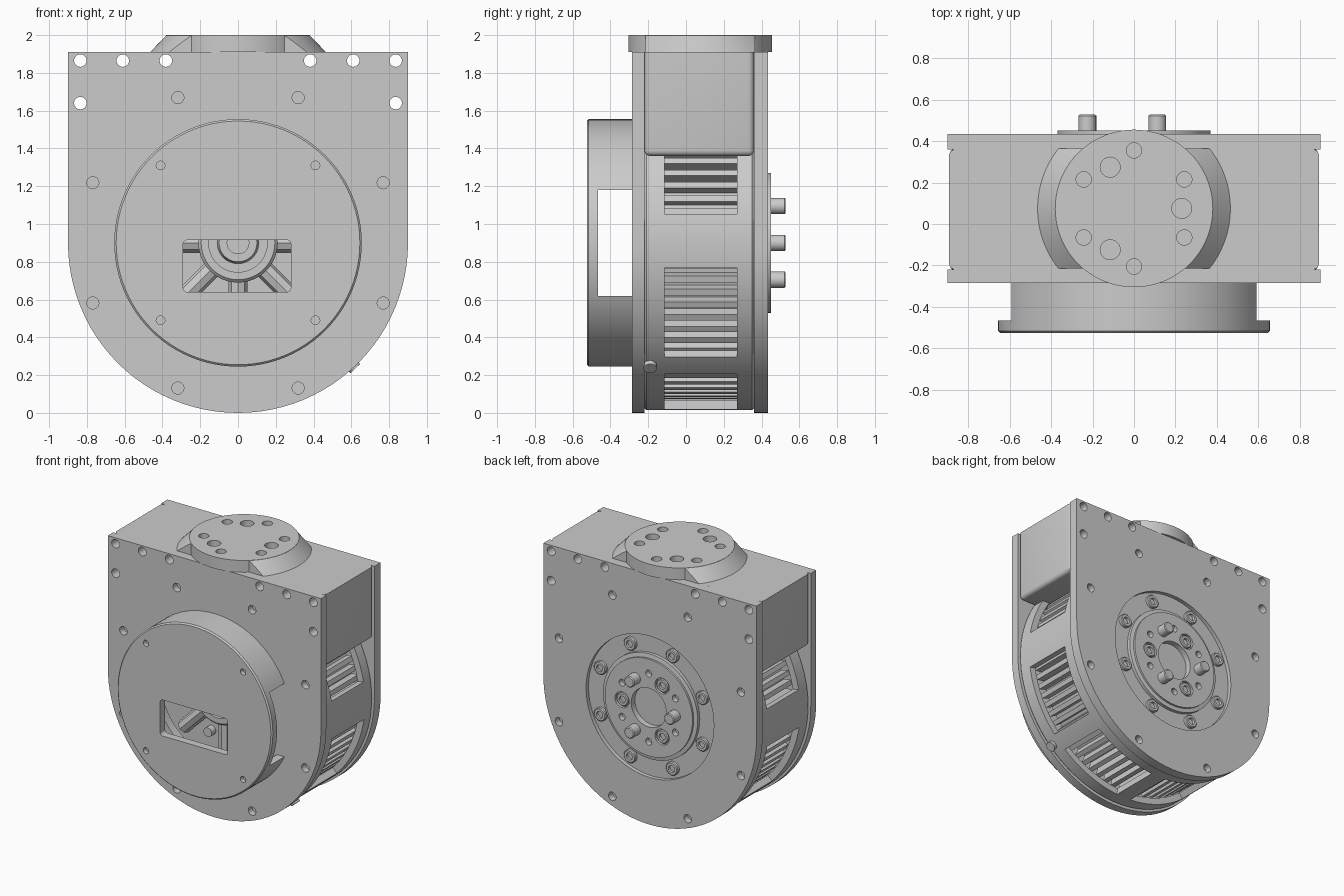
import bpy, bmesh
from math import sin, cos, pi, radians, hypot
from mathutils import Vector, Matrix

if "Cube" in bpy.data.objects:
    bpy.data.objects.remove(bpy.data.objects["Cube"], do_unlink=True)

grey = bpy.data.materials.new("machined_grey")
grey.use_nodes = True
grey.diffuse_color = (0.6, 0.6, 0.6, 1)
grey.node_tree.nodes["Principled BSDF"].inputs["Base Color"].default_value = (0.6, 0.6, 0.6, 1)

AXIS_Z = 0.9                       # height of the main motor axis
FRONT, FRONT_IN, BACK_IN, BACK = -0.285, -0.22, 0.36, 0.435
FLANGE_Y = 0.075
Y, Z = Vector((0, 1, 0)), Vector((0, 0, 1))


def finish(name, bm):
    bmesh.ops.recalc_face_normals(bm, faces=bm.faces)
    mesh = bpy.data.meshes.new(name)
    bm.to_mesh(mesh)
    bm.free()
    mesh.materials.append(grey)
    obj = bpy.data.objects.new(name, mesh)
    bpy.context.collection.objects.link(obj)
    return obj


def polar(r, degrees, cx=0, cz=AXIS_Z):
    return cx + r * cos(radians(degrees)), cz + r * sin(radians(degrees))


def add_cyl(bm, start, direction, r, length, sides=24, r2=None):
    d = Vector(direction).normalized()
    m = (Matrix.Translation(Vector(start) + d * length / 2)
         @ d.to_track_quat('Z', 'Y').to_matrix().to_4x4())
    bmesh.ops.create_cone(bm, cap_ends=True, segments=sides, radius1=r,
                          radius2=r if r2 is None else r2, depth=length, matrix=m)


def add_box(bm, lo, hi):
    lo, hi = Vector(lo), Vector(hi)
    m = Matrix.Translation((lo + hi) / 2) @ Matrix.Diagonal((hi - lo).to_4d())
    return bmesh.ops.create_cube(bm, size=1, matrix=m)["verts"]


def add_prism(bm, outline, y0, y1):
    face = bm.faces.new([bm.verts.new((x, y0, z)) for x, z in outline])
    out = bmesh.ops.extrude_face_region(bm, geom=[face])["geom"]
    bmesh.ops.translate(bm, vec=(0, y1 - y0, 0),
                        verts=[v for v in out if isinstance(v, bmesh.types.BMVert)])
    if not face.is_valid or len(face.edges[0].link_faces) < 2:
        bm.faces.new([v for v in bm.verts if abs(v.co.y - y0) < 1e-6])


def add_lathe(bm, profile, x=0, z=AXIS_Z, steps=64):
    verts = [bm.verts.new((x + r, y, z)) for r, y in profile]
    edges = [bm.edges.new(p) for p in zip(verts, verts[1:])]
    bmesh.ops.spin(bm, geom=verts + edges, cent=(x, 0, z), axis=Y, angle=2 * pi, steps=steps)
    bmesh.ops.remove_doubles(bm, verts=bm.verts, dist=1e-5)


def part(name, adder, *args, **kw):
    bm = bmesh.new()
    adder(bm, *args, **kw)
    return finish(name, bm)


def cut(obj, bm):
    """Subtract the solids in bm from obj and bake the result."""
    cutter = finish("cutter", bm)
    cutter.hide_render = True
    mod = obj.modifiers.new("cut", 'BOOLEAN')
    mod.operation, mod.solver, mod.object = 'DIFFERENCE', 'EXACT', cutter
    graph = bpy.context.evaluated_depsgraph_get()
    mesh = bpy.data.meshes.new_from_object(obj.evaluated_get(graph))
    obj.modifiers.clear()
    obj.data = mesh
    bpy.data.objects.remove(cutter, do_unlink=True)


# Hole patterns shared by the plates and the upper block
mount_holes = [(s * x, z) for s in (-1, 1)
               for x, z in ((0.835, 1.865), (0.61, 1.865), (0.382, 1.865), (0.835, 1.64))]
rim_holes = [polar(0.832, 22.5 + 45 * k) for k in range(8)]


def drill_through(bm):
    for x, z in mount_holes:
        add_cyl(bm, (x, -0.4, z), Y, 0.033, 1)


# End plates with a round lower edge
d_shape = [(0.9, 1.91), (-0.9, 1.91)] + [polar(0.9, 180 + a * 180 / 48) for a in range(49)]
front_plate = part("front_plate", add_prism, d_shape, FRONT, FRONT_IN)
back_plate = part("back_plate", add_prism, d_shape, BACK_IN, BACK)
for plate, y_face, opening, y_floor in ((front_plate, FRONT, 0.5, 0), (back_plate, BACK, 0.54, 0.405)):
    bm = bmesh.new()
    drill_through(bm)
    inward = Y if y_face < 0 else -Y
    for x, z in rim_holes:
        add_cyl(bm, Vector((x, y_face, z)) - inward * 0.02, inward, 0.032, 0.07)
    add_cyl(bm, Vector((0, y_face, AXIS_Z)) - inward * 0.02, inward, opening,
            abs(y_floor - y_face) + 0.02, sides=64)
    cut(plate, bm)

# Upper block between the plates, rounded on its outer edges
bm = bmesh.new()
add_box(bm, (-0.892, FRONT_IN, 1.36), (0.892, BACK_IN, 1.91))
rounded = [e for e in bm.edges if all(abs(v.co.x) > 0.8 for v in e.verts)
           and min(v.co.z for v in e.verts) < 1.5]
bmesh.ops.bevel(bm, geom=rounded, offset=0.03, segments=4, profile=0.5, affect='EDGES')
upper_block = finish("upper_block", bm)
bm = bmesh.new()
drill_through(bm)
cut(upper_block, bm)

# Ring housing with ventilation slots
housing = part("ring_housing", add_lathe, [(0.835, FRONT_IN), (0.875, FRONT_IN), (0.885, FRONT_IN + 0.01),
               (0.885, BACK_IN - 0.01), (0.875, BACK_IN), (0.835, BACK_IN), (0.835, FRONT_IN)], steps=96)
bm = bmesh.new()
for start in (10, -43, -86):
    angles = [start + 34.4 * i / 10 for i in range(11)]
    for side in (0, 1):
        arc = [180 - a if side else a for a in angles]
        tmp = bmesh.new()
        add_prism(tmp, [polar(0.95, a) for a in arc] + [polar(0.8, a) for a in reversed(arc)], -0.115, 0.27)
        mesh = bpy.data.meshes.new("slot")
        tmp.to_mesh(mesh)
        tmp.free()
        bm.from_mesh(mesh)
        bpy.data.meshes.remove(mesh)
cut(housing, bm)

# Finned core seen through the slots
fins = []
for k in range(72):
    fins += [polar(r, 5 * k + a) for r, a in ((0.77, 0), (0.83, 0.4), (0.83, 2.8), (0.77, 3.2))]
part("finned_core", add_prism, fins, -0.12, 0.3)

# Small radial locating pin on the housing
px, pz = polar(0.84, -47)
part("locating_pin", add_cyl, (px, -0.19, pz), (px, 0, pz - AXIS_Z), 0.035, 0.07)

# Front drum: hollow cap with side openings and a rectangular window
drum = part("front_drum", add_lathe, [(0, -0.525), (0.645, -0.525), (0.655, -0.515), (0.655, FRONT + 0.01),
            (0.6, FRONT + 0.01), (0.6, -0.465), (0, -0.465)], steps=96)
bm = bmesh.new()
add_box(bm, (-1, -0.465, 0.62), (1, -0.2, 1.18))
cut(drum, bm)
bm = bmesh.new()
window = add_box(bm, (-0.29, -0.6, 0.64), (0.28, -0.4, 0.915))
uprights = [e for e in bm.edges if abs(e.verts[0].co.y - e.verts[1].co.y) > 0.1]
bmesh.ops.bevel(bm, geom=uprights, offset=0.02, segments=3, profile=0.5, affect='EDGES')
for k in range(4):
    x, z = polar(0.58, 45 + 90 * k)
    add_cyl(bm, (x, -0.6, z), Y, 0.023, 0.11)
cut(drum, bm)

# Stepped bearing hub and radial arms inside the drum
part("bearing_hub", add_lathe, [(0, -0.26), (0.06, -0.26), (0.06, -0.235), (0.1, -0.235), (0.11, -0.2),
     (0.155, -0.2), (0.155, -0.25), (0.195, -0.25), (0.21, -0.235), (0.21, -0.1), (0, -0.1)])
bm = bmesh.new()
for k in range(8):
    tip, root, out = polar(0.5, 45 * k), polar(0.2, 45 * k), 45 * k
    vec = Vector((tip[0] - root[0], 0, tip[1] - root[1]))
    add_cyl(bm, (root[0], -0.15, root[1]), vec, 0.05, vec.length, sides=8)
    add_cyl(bm, (*polar(0.36, out + 22.5)[:1], -0.17, polar(0.36, out + 22.5)[1]), Y, 0.035, 0.06)
finish("hub_arms", bm)

# Output disc on the back
disc = part("output_disc", add_lathe, [(0, 0.37), (0.4, 0.37), (0.4, 0.43), (0.37, 0.435), (0.37, 0.45),
            (0, 0.45)], steps=72)
bm = bmesh.new()
add_cyl(bm, (0, 0.4, AXIS_Z), Y, 0.148, 0.1, sides=48)
for k in range(6):
    x, z = polar(0.26, 30 + 60 * k)
    add_cyl(bm, (x, 0.41, z), Y, 0.026, 0.1)
for k in range(3):
    x, z = polar(0.225, 120 * k)
    add_cyl(bm, (x, 0.43, z), Y, 0.06, 0.1)
cut(disc, bm)

# Socket screws around and on the output disc, and the drive pins
screws = [(polar(0.465, 22.5 + 45 * k), 0.43) for k in range(8)]
screws += [(polar(0.225, 120 * k), 0.449) for k in range(3)]
for (x, z), y in screws:
    part("socket_screw", add_lathe, [(0, y - 0.04), (0.05, y - 0.04), (0.05, y - 0.006), (0.044, y),
         (0.026, y), (0.026, y - 0.02), (0, y - 0.02)], x=x, z=z, steps=24)
for k in range(3):
    x, z = polar(0.225, 60 + 120 * k)
    part("drive_pin", add_lathe, [(0, 0.4), (0.043, 0.4), (0.043, 0.522), (0.036, 0.528), (0, 0.528)],
         x=x, z=z, steps=24)

# Top flange: round pad with conical flanks trimmed front and back
top_holes = [(polar(0.28, 30 + 60 * k, cz=FLANGE_Y), 0.037) for k in range(6)]
top_holes += [(polar(0.23, 120 * k, cz=FLANGE_Y), 0.048) for k in range(3)]
pad = part("top_flange", add_cyl, (0, FLANGE_Y, 1.91), Z, 0.38, 0.09, sides=72)
flanks = part("flange_flanks", add_cyl, (0, FLANGE_Y, 1.905), Z, 0.47, 0.094, sides=72, r2=0.38)
bm = bmesh.new()
add_box(bm, (-1, FLANGE_Y + 0.29, 1.8), (1, 1, 2.1))
add_box(bm, (-1, -1, 1.8), (1, FLANGE_Y - 0.29, 2.1))
cut(flanks, bm)
for obj in (pad, flanks):
    bm = bmesh.new()
    for (x, y), r in top_holes:
        add_cyl(bm, (x, y, 1.93), Z, r, 0.2)
    cut(obj, bm)

# Smooth round surfaces while keeping edges crisp
for obj in bpy.context.collection.objects:
    if obj.type == 'MESH' and obj.data.materials and obj.data.materials[0] == grey:
        obj.data.shade_smooth()
        obj.data.set_sharp_from_angle(angle=radians(30))
